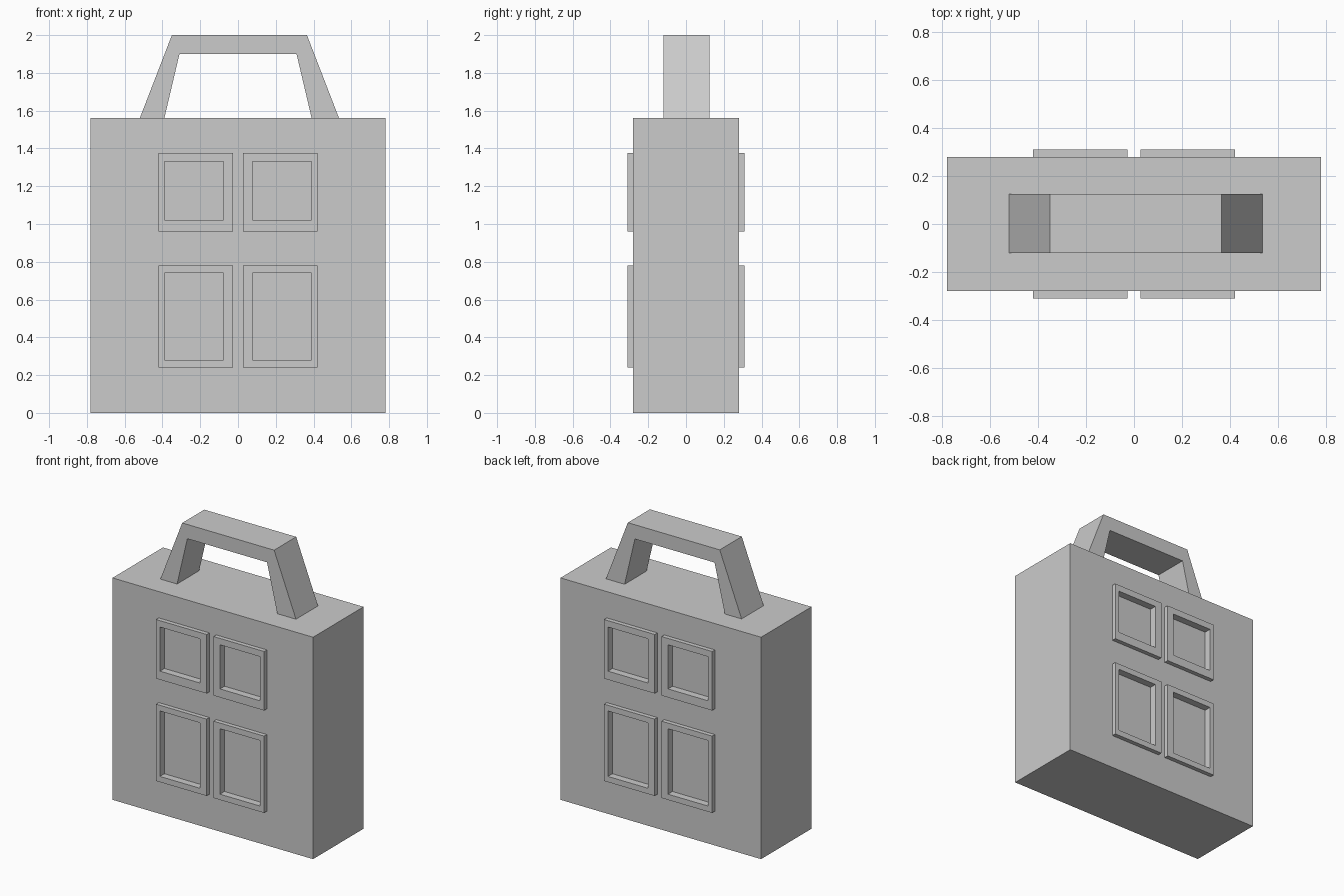
import bpy
import bmesh

if "Cube" in bpy.data.objects:
    bpy.data.objects.remove(bpy.data.objects["Cube"])

BODY_Y = 0.28     # half depth of the body
FRAME_Y = 0.31    # outer face of the window frames
FLOOR_Y = 0.26    # recessed window pane


def prism(name, outline, y0, y1):
    """Extrude an x-z outline along y."""
    bm = bmesh.new()
    face = bm.faces.new([bm.verts.new((x, y0, z)) for x, z in outline])
    geom = bmesh.ops.extrude_face_region(bm, geom=[face])["geom"]
    verts = [v for v in geom if isinstance(v, bmesh.types.BMVert)]
    bmesh.ops.translate(bm, verts=verts, vec=(0, y1 - y0, 0))
    bmesh.ops.recalc_face_normals(bm, faces=bm.faces)
    mesh = bpy.data.meshes.new(name)
    bm.to_mesh(mesh)
    bm.free()
    obj = bpy.data.objects.new(name, mesh)
    bpy.context.collection.objects.link(obj)
    return obj


def box(name, x0, x1, y0, y1, z0, z1):
    return prism(name, [(x0, z0), (x1, z0), (x1, z1), (x0, z1)], y0, y1)


def cut(obj, cutter):
    mod = obj.modifiers.new("window_cut", 'BOOLEAN')
    mod.operation = 'DIFFERENCE'
    mod.solver = 'EXACT'
    mod.object = cutter
    bpy.context.view_layer.objects.active = obj
    bpy.ops.object.modifier_apply(modifier=mod.name)


# Body
body = box("body", -0.78, 0.78, -BODY_Y, BODY_Y, 0, 1.56)

# Handle
prism("handle", [(-0.52, 1.56), (-0.35, 2.0), (0.365, 2.0), (0.535, 1.56),
                 (0.39, 1.56), (0.31, 1.90), (-0.31, 1.90), (-0.39, 1.56)],
      -0.12, 0.125)

# Window frames on front and back, each with a recess running into the body
ROWS = {"lower": (0.24, 0.78, 0.28, 0.74), "upper": (0.96, 1.375, 1.02, 1.33)}
for side, sy in (("front", -1), ("back", 1)):
    for row, (z0, z1, iz0, iz1) in ROWS.items():
        for hand, sx in (("left", -1), ("right", 1)):
            frame = box(f"{side}_{row}_{hand}_window_frame",
                        *sorted((sx * 0.027, sx * 0.42)),
                        *sorted((sy * BODY_Y, sy * FRAME_Y)), z0, z1)
            cutter = box("window_cutter",
                         *sorted((sx * 0.077, sx * 0.39)),
                         *sorted((sy * FLOOR_Y, sy * 0.4)), iz0, iz1)
            cutter.hide_render = True
            cut(frame, cutter)
            cut(body, cutter)
            bpy.data.objects.remove(cutter)
